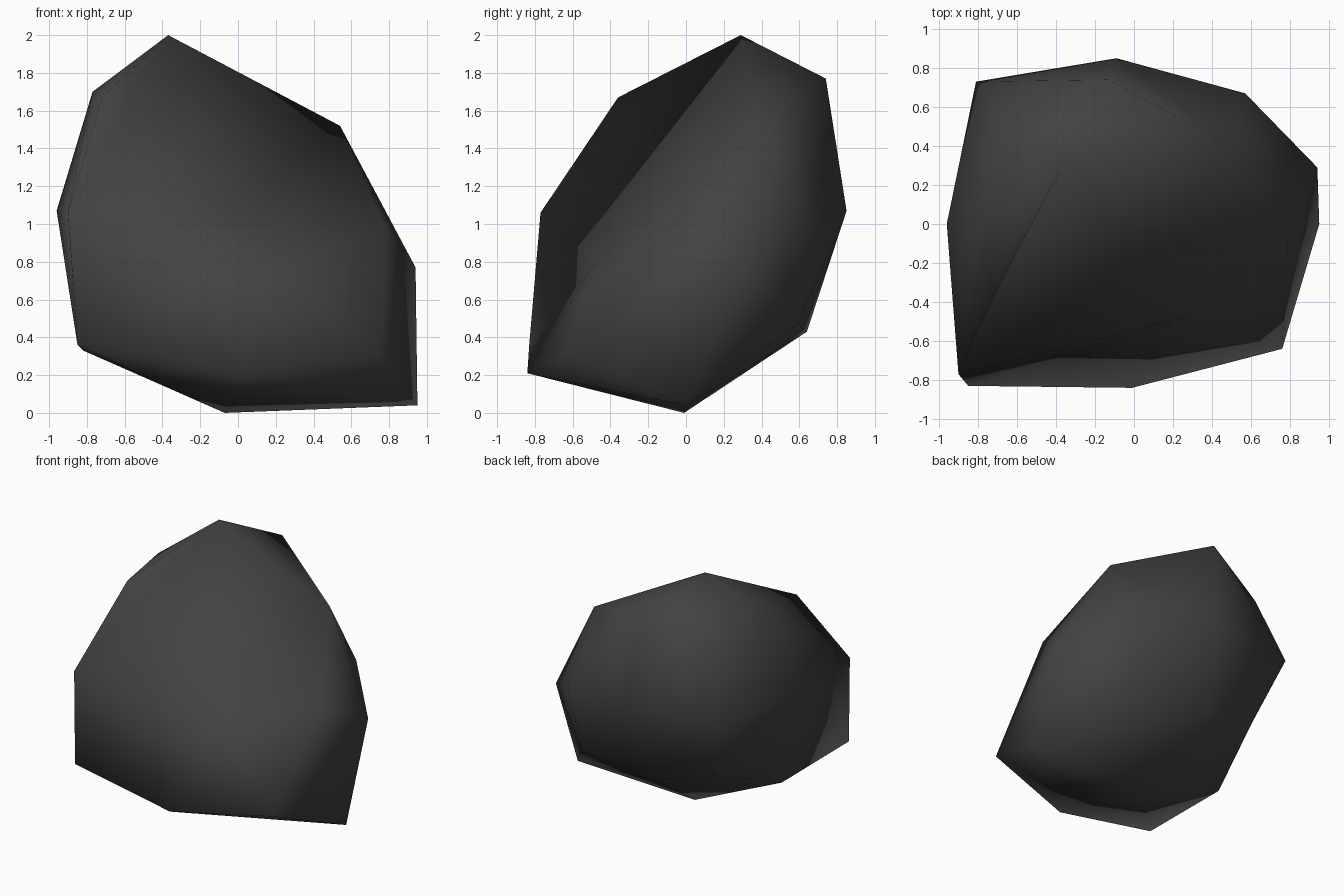
import bpy
import bmesh

# Remove the default object only
cube = bpy.data.objects.get("Cube")
if cube:
    bpy.data.objects.remove(cube, do_unlink=True)


def make_material(name, colour):
    material = bpy.data.materials.new(name)
    material.use_nodes = True
    material.diffuse_color = (*colour, 1)
    shader = material.node_tree.nodes["Principled BSDF"]
    shader.inputs["Base Color"].default_value = (*colour, 1)
    return material


# Outer corners of the boulder, from the base up
corners = {
    "base": (-.07, -.01, 0),
    "low_west": (-.82, -.03, .33),
    "low_southwest": (-.85, -.83, .36),
    "low_south": (-.01, -.84, .21),
    "low_southeast": (.76, -.64, .3),
    "low_east": (.95, 0, .04),
    "low_northeast": (.5, .59, .47),
    "low_north": (-.15, .64, .43),
    "west": (-.96, 0, 1.07),
    "southwest": (-.9, -.77, 1.06),
    "southeast": (.79, -.08, .99),
    "east": (.94, .29, .77),
    "northeast": (.57, .67, .99),
    "north": (-.09, .85, 1.07),
    "northwest": (-.81, .73, 1.07),
    "high_west": (-.77, .1, 1.7),
    "high_southwest": (-.72, -.36, 1.67),
    "high_northeast": (.54, .38, 1.52),
    "high_north": (-.13, .74, 1.77),
    "high_northwest": (-.67, .56, 1.59),
    "peak": (-.37, .29, 2),
}
front_bulge = (.25, -.48, .8)
front_hollow = (-.02, -.2, 1.07)
rear_hollow = (-.635, .56, .56)


def clear_region(bm, verts, names):
    # Open the skin between the named corners
    region = {verts[name] for name in names}
    inside = [face for face in bm.faces if region.issuperset(face.verts)]
    bmesh.ops.delete(bm, geom=inside, context="FACES_ONLY")
    loose = [edge for edge in bm.edges if not edge.link_faces]
    bmesh.ops.delete(bm, geom=loose, context="EDGES")


def add_facets(bm, verts, path, tip):
    # Join each step along a path of corners to one tip
    for start, end in zip(path, path[1:]):
        bm.faces.new((verts[start], verts[end], verts[tip]))


def build_boulder(name, material):
    # Wrap the outer corners in a closed faceted skin
    bm = bmesh.new()
    verts = {key: bm.verts.new(point) for key, point in corners.items()}
    bmesh.ops.convex_hull(bm, input=bm.verts[:])
    verts["bulge"] = bm.verts.new(front_bulge)
    verts["hollow"] = bm.verts.new(front_hollow)
    verts["dent"] = bm.verts.new(rear_hollow)

    # Deep notch in the front above a blunt bulge
    notch = ["southwest", "peak", "high_northeast", "southeast"]
    lower = ["southwest", "low_southwest", "low_south", "low_southeast", "southeast"]
    clear_region(bm, verts, notch + lower + ["high_southwest"])
    add_facets(bm, verts, ["bulge"] + notch + ["bulge"], "hollow")
    add_facets(bm, verts, lower, "bulge")
    add_facets(bm, verts, ["southwest", "peak"], "high_southwest")

    # Creased facets on the back
    back = ["high_north", "high_northeast", "northeast"]
    clear_region(bm, verts, back + ["north"])
    add_facets(bm, verts, back, "north")

    # Shallow dent low on the rear corner
    rim = ["west", "northwest", "north", "low_north", "low_west"]
    clear_region(bm, verts, rim)
    add_facets(bm, verts, rim + ["west"], "dent")

    # Soft shading across the broad facets
    bmesh.ops.recalc_face_normals(bm, faces=bm.faces[:])
    for face in bm.faces:
        face.smooth = True

    mesh = bpy.data.meshes.new(name)
    bm.to_mesh(mesh)
    bm.free()
    mesh.materials.append(material)
    boulder = bpy.data.objects.new(name, mesh)
    bpy.context.collection.objects.link(boulder)


dark_stone = make_material("dark_grey_stone", (.055, .055, .055))
build_boulder("boulder", dark_stone)
